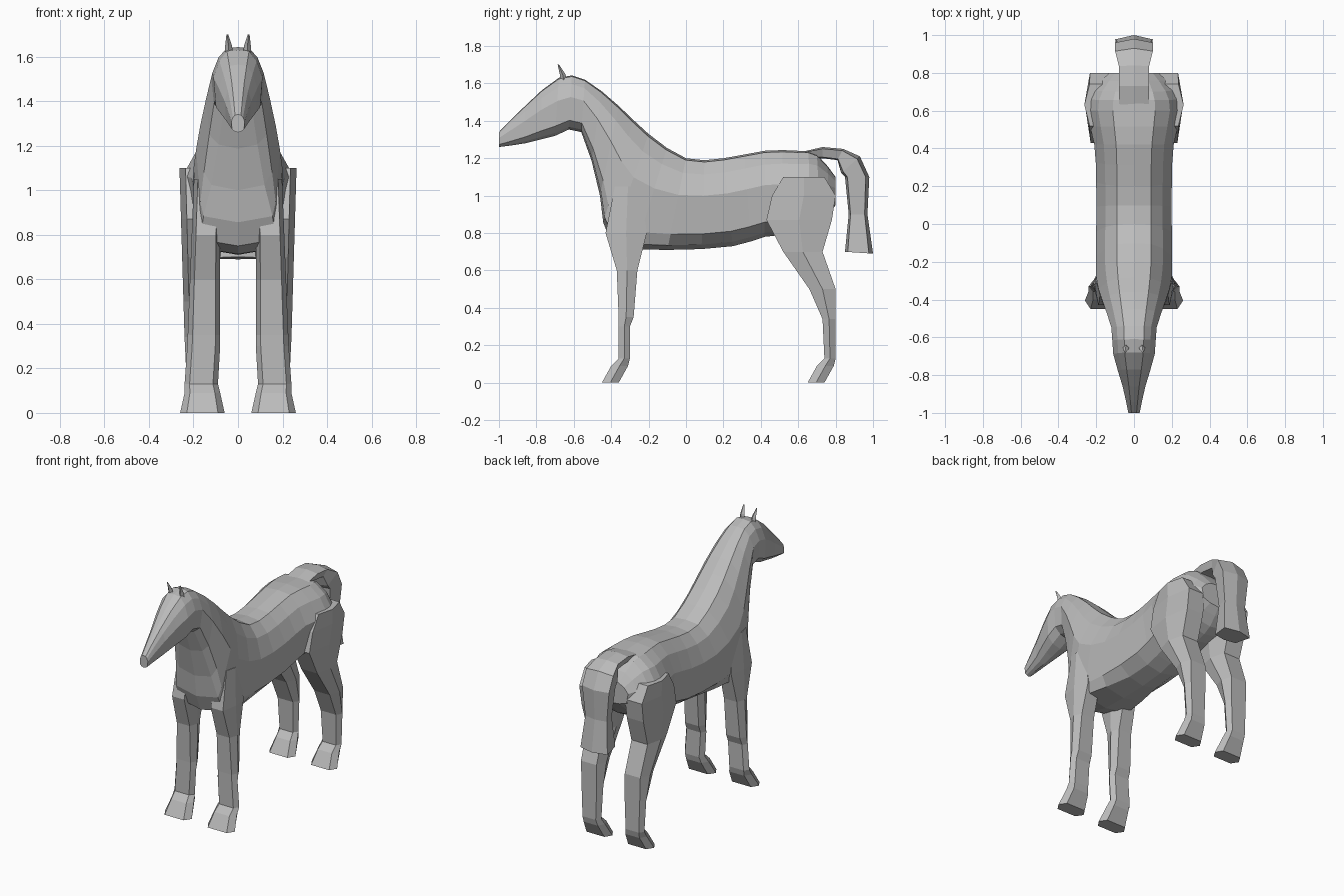
import bpy
import bmesh

default_cube = bpy.data.objects.get("Cube")
if default_cube:
    bpy.data.objects.remove(default_cube, do_unlink=True)

grey = (0.5, 0.5, 0.5, 1)
coat = bpy.data.materials.new("grey_coat")
coat.use_nodes = True
coat.diffuse_color = grey
for node in coat.node_tree.nodes:
    if node.type == "BSDF_PRINCIPLED":
        node.inputs["Base Color"].default_value = grey


def loft(name, rings, mirror=False):
    """Skin a row of equal-sized rings, cap both ends, optionally mirror in x."""
    bm = bmesh.new()
    rows = [[bm.verts.new(point) for point in ring] for ring in rings]
    for row, following in zip(rows, rows[1:]):
        for i in range(len(row)):
            bm.faces.new((row[i - 1], row[i], following[i], following[i - 1]))
    bm.faces.new(rows[0])
    bm.faces.new(rows[-1])
    bmesh.ops.recalc_face_normals(bm, faces=bm.faces)
    mesh = bpy.data.meshes.new(name)
    bm.to_mesh(mesh)
    bm.free()
    mesh.materials.append(coat)
    part = bpy.data.objects.new(name, mesh)
    bpy.context.collection.objects.link(part)
    if mirror:
        part.modifiers.new("Mirror", "MIRROR")


def refine(sections):
    """Add a section halfway between neighbours, along a smooth curve."""
    padded = [sections[0], *sections, sections[-1]]
    result = []
    for before, start, end, after in zip(padded, padded[1:], padded[2:], padded[3:]):
        halfway = [(9 * (b + c) - a - d) / 16
                   for a, b, c, d in zip(before, start, end, after)]
        result += [start, halfway]
    return result + [sections[-1]]


def hanging_ring(section, profile):
    """Symmetric ring between a top and a bottom point.
    The profile gives the share of the way down and of the half width."""
    top_y, top_z, bottom_y, bottom_z, half_width = section

    def point(down, across):
        return (across * half_width,
                top_y + (bottom_y - top_y) * down,
                top_z + (bottom_z - top_z) * down)

    left = [point(down, across) for down, across in profile]
    right = [point(down, -across) for down, across in reversed(profile) if across]
    return left + right


def body_ring(section):
    """Rounded back, full flanks and a flat underside, widest at the leaning chest."""
    top_y, top_z, bottom_y, bottom_z, half_width = section
    under = min(0.5 + 2 * max(top_y - bottom_y, 0), 0.85)
    return hanging_ring(section, [(0, 0), (0.02, 0.45), (0.16, 0.76), (0.4, 1),
                                  (0.83, 0.9), (0.95, under), (1, 0)])


def tail_ring(section):
    """Thin ring with a ridge along the outside and the inside."""
    return hanging_ring(section, [(0, 0), (0.15, 1), (0.9, 0.8), (1, 0)])


def leg_ring(z, front, back, inner, outer):
    """Six-sided ring with ridges down the inner and outer sides."""
    bevel = (outer - inner) * 0.15
    middle = (front + back) / 2
    return [(inner + bevel, front, z), (outer - bevel, front, z), (outer, middle, z),
            (outer - bevel, back, z), (inner + bevel, back, z), (inner, middle, z)]


def leg_pair(name, sections, foot, outer, splay):
    """Legs from sections of height, front and back, ending in a wider hoof."""
    inner = 0.08
    rings = [leg_ring(z, front, back, inner, outer + splay * z)
             for z, front, back in sections]
    ankle = leg_ring(0.13, foot, foot + 0.06, inner + 0.01, outer)
    pastern = leg_ring(0.09, foot - 0.04, foot + 0.05, inner, outer)
    sole = leg_ring(0, foot - 0.09, foot, inner - 0.02, outer + 0.02)
    loft(name, rings + [ankle, pastern, sole], mirror=True)


# Body, neck and head from rump to nose: top y, z, bottom y, z, half width
body = [
    (0.8, 1.1, 0.8, 0.95, 0.13),
    (0.7, 1.22, 0.72, 0.85, 0.22),
    (0.6, 1.24, 0.6, 0.8, 0.25),
    (0.42, 1.24, 0.42, 0.78, 0.21),
    (0.2, 1.2, 0.25, 0.73, 0.2),
    (0, 1.2, -0.1, 0.71, 0.2),
    (-0.2, 1.33, -0.4, 0.75, 0.2),
    (-0.36, 1.48, -0.46, 1, 0.17),
    (-0.54, 1.62, -0.56, 1.34, 0.12),
    (-0.68, 1.63, -0.7, 1.32, 0.11),
    (-0.86, 1.48, -0.86, 1.28, 0.06),
    (-1, 1.34, -1, 1.26, 0.03),
]
loft("body_neck_and_head", [body_ring(section) for section in refine(body)])

# Tail arching off the rump: outer y, z, inner y, z, half width
tail = [
    (0.6, 1.23, 0.6, 1.2, 0.08),
    (0.73, 1.26, 0.73, 1.2, 0.08),
    (0.84, 1.25, 0.81, 1.19, 0.08),
    (0.93, 1.21, 0.83, 1.12, 0.1),
    (0.98, 1.1, 0.85, 1.1, 0.1),
    (0.97, 0.9, 0.87, 0.9, 0.08),
    (1, 0.69, 0.85, 0.7, 0.1),
]
loft("tail", [tail_ring(section) for section in tail])

# Front legs, from shoulder to hoof
shoulder_to_knee = [(1.05, -0.38, -0.24), (0.8, -0.43, -0.21), (0.6, -0.37, -0.26),
                    (0.35, -0.36, -0.28), (0.3, -0.36, -0.3)]
leg_pair("front_legs", shoulder_to_knee, foot=-0.36, outer=0.24, splay=-0.04)

# Hind legs, from haunch to hoof
haunch_to_hock = [(1.1, 0.52, 0.74), (1, 0.46, 0.8), (0.87, 0.43, 0.78),
                  (0.7, 0.52, 0.73), (0.5, 0.66, 0.8), (0.34, 0.73, 0.8)]
leg_pair("hind_legs", haunch_to_hock, foot=0.74, outer=0.23, splay=0.03)


# Ears, tapering upward and tilting forward
def ear_ring(z, radius):
    x, y = 0.05 - radius / 2, -0.69 + radius * 2
    return [(x - radius, y, z), (x, y - radius, z), (x + radius, y, z), (x, y + radius, z)]


loft("ears", [ear_ring(1.6, 0.02), ear_ring(1.65, 0.015), ear_ring(1.7, 0.004)], mirror=True)
